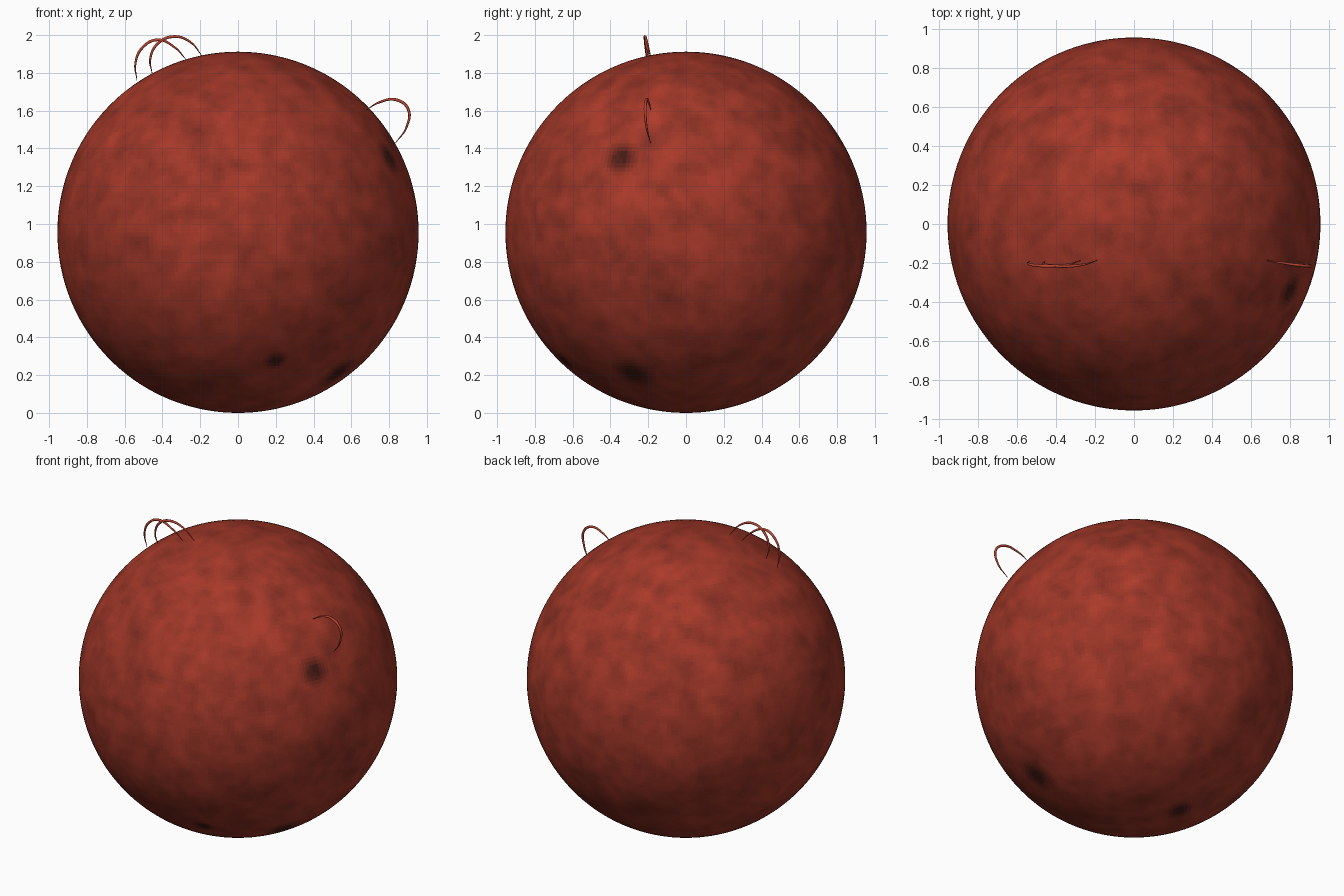
import bpy
from mathutils import Vector, noise

if "Cube" in bpy.data.objects:
    bpy.data.objects.remove(bpy.data.objects["Cube"])

R = 0.956
CENTRE = Vector((0, 0, R))


def material(name, rgb):
    m = bpy.data.materials.new(name)
    m.diffuse_color = (*rgb, 1)
    m.use_nodes = True
    m.node_tree.nodes["Principled BSDF"].inputs["Base Color"].default_value = m.diffuse_color
    return m


# Star body: smooth sphere
bpy.ops.mesh.primitive_uv_sphere_add(segments=256, ring_count=128, radius=R, location=CENTRE)
star = bpy.context.object
star.name = "star_surface"
bpy.ops.object.shade_smooth()

# Mottled reds, from dark spot to bright granule
LEVELS = 20
for i in range(LEVELS):
    t = i / (LEVELS - 1)
    star.data.materials.append(material(f"red_{i}", (0.03 + 0.52 * t, 0.008 + 0.048 * t, 0.006 + 0.024 * t)))

# Dark spots: direction from the centre, radius
spots = [(Vector(d).normalized(), r) for d, r in (
    ((0.81, -0.35, 0.40), 0.09),
    ((0.53, -0.28, -0.75), 0.11),
    ((0.20, -0.64, -0.68), 0.06),
    ((-0.21, 0.18, -0.91), 0.08))]

for f in star.data.polygons:
    d = f.center.normalized()
    t = 0.58 + 0.22 * noise.noise(d * 7) + 0.14 * noise.noise(d * 15 + Vector((3, 1, 7)))
    for s, r in spots:
        t *= min(1, max(0.12, ((d - s).length / r - 0.3)))
    f.material_index = max(0, min(LEVELS - 1, round(t * (LEVELS - 1))))

# Prominences: thin arcs tapering to nothing at their feet
arc_red = material("arc_red", (0.50, 0.06, 0.03))


def prominence(name, points):
    curve = bpy.data.curves.new(name, "CURVE")
    curve.dimensions = "3D"
    curve.bevel_depth = 0.008
    curve.bevel_resolution = 2
    curve.resolution_u = 10
    curve.use_fill_caps = True
    spline = curve.splines.new("BEZIER")
    spline.bezier_points.add(len(points) - 1)
    last = len(points) - 1
    for i, (bp, co) in enumerate(zip(spline.bezier_points, points)):
        bp.co = co
        bp.handle_left_type = bp.handle_right_type = "AUTO"
        u = i / last
        bp.radius = 0.2 + 0.8 * (4 * u * (1 - u))
    curve.materials.append(arc_red)
    ob = bpy.data.objects.new(name, curve)
    bpy.context.collection.objects.link(ob)


prominence("prominence_outer", [
    (-0.535, -0.19, 1.76), (-0.543, -0.203, 1.85), (-0.505, -0.212, 1.935),
    (-0.425, -0.216, 1.975), (-0.335, -0.207, 1.935), (-0.275, -0.187, 1.87)])
prominence("prominence_inner", [
    (-0.455, -0.19, 1.80), (-0.465, -0.203, 1.87), (-0.425, -0.213, 1.955),
    (-0.34, -0.217, 1.992), (-0.255, -0.207, 1.965), (-0.19, -0.187, 1.89)])
prominence("prominence_side", [
    (0.68, -0.186, 1.605), (0.75, -0.198, 1.645), (0.835, -0.21, 1.658),
    (0.90, -0.216, 1.61), (0.893, -0.209, 1.515), (0.835, -0.188, 1.43)])
